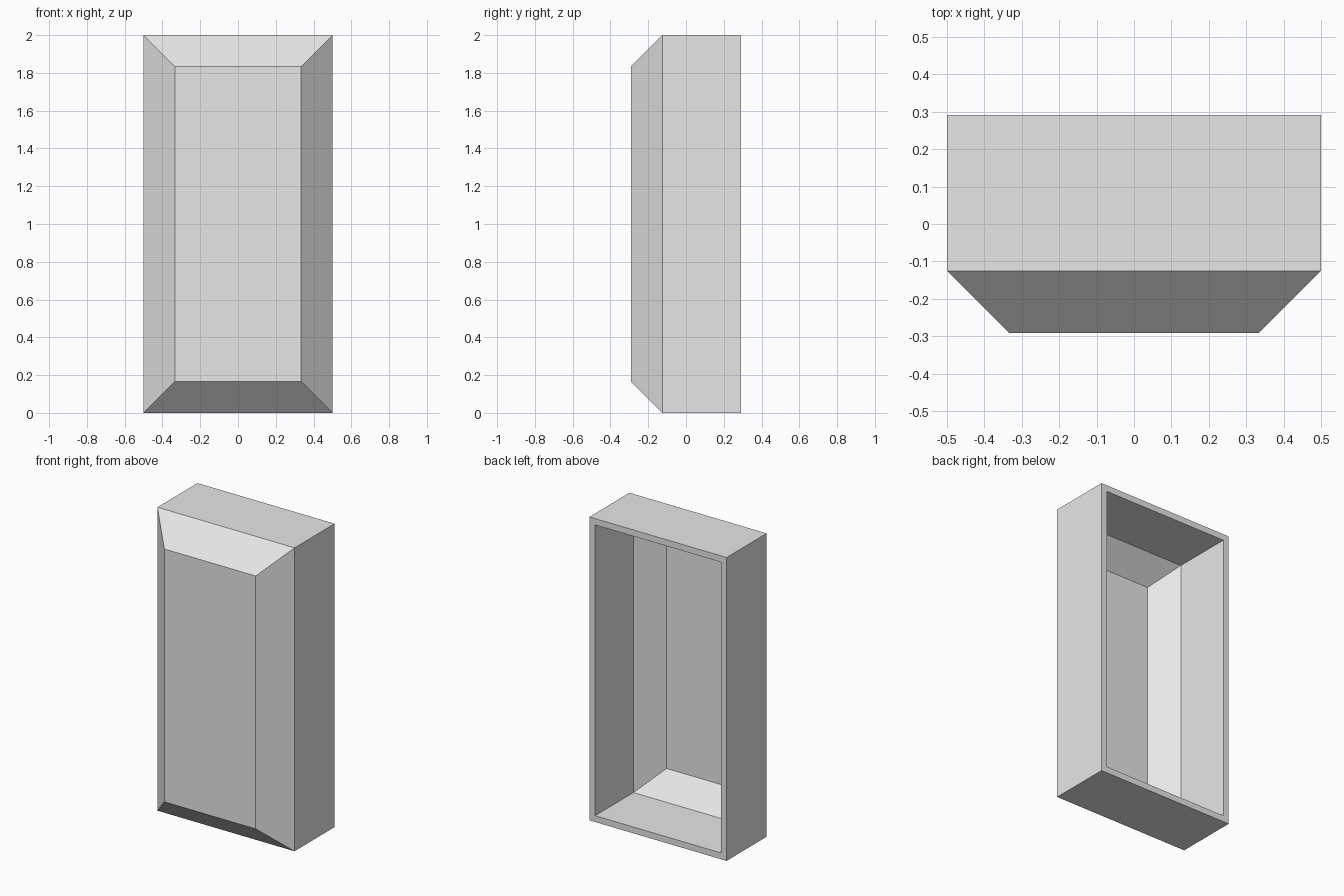
import bpy
import bmesh
import math

cube = bpy.data.objects.get("Cube")
if cube:
    bpy.data.objects.remove(cube, do_unlink=True)

# Overall sizes
HALF_W, HALF_H = 0.5, 1.0
BACK = 7 / 24
CHAMFER = 1 / 6
WALL = 1 / 24
SHIFT = WALL * math.tan(math.radians(22.5))  # keeps the sloped wall even

# Plain grey paint
grey = bpy.data.materials.new("plain grey")
grey.use_nodes = True
color = (0.8, 0.8, 0.8, 1)
grey.diffuse_color = color
grey.node_tree.nodes["Principled BSDF"].inputs["Base Color"].default_value = color

bm = bmesh.new()


def ring(inset, y):
    """Rectangular loop in the xz plane, inset evenly from the outer edge."""
    w, h = HALF_W - inset, HALF_H - inset
    corners = ((-w, -h), (w, -h), (w, h), (-w, h))
    return [bm.verts.new((x, y, z + HALF_H)) for x, z in corners]


# Loops from the outer front panel, round the back rim, to the inner panel
rings = [
    ring(CHAMFER, -BACK),
    ring(0, CHAMFER - BACK),
    ring(0, BACK),
    ring(WALL, BACK),
    ring(WALL, CHAMFER - BACK + SHIFT),
    ring(CHAMFER + SHIFT, WALL - BACK),
]
bm.faces.new(rings[0])
for a, b in zip(rings, rings[1:]):
    for i in range(4):
        j = (i + 1) % 4
        bm.faces.new((a[i], b[i], b[j], a[j]))
bm.faces.new(reversed(rings[-1]))
bmesh.ops.recalc_face_normals(bm, faces=bm.faces)

# Hollow open-backed shell with a chamfered front
mesh = bpy.data.meshes.new("chamfered_shell")
bm.to_mesh(mesh)
bm.free()
mesh.materials.append(grey)
shell = bpy.data.objects.new("chamfered_shell", mesh)
bpy.context.collection.objects.link(shell)
